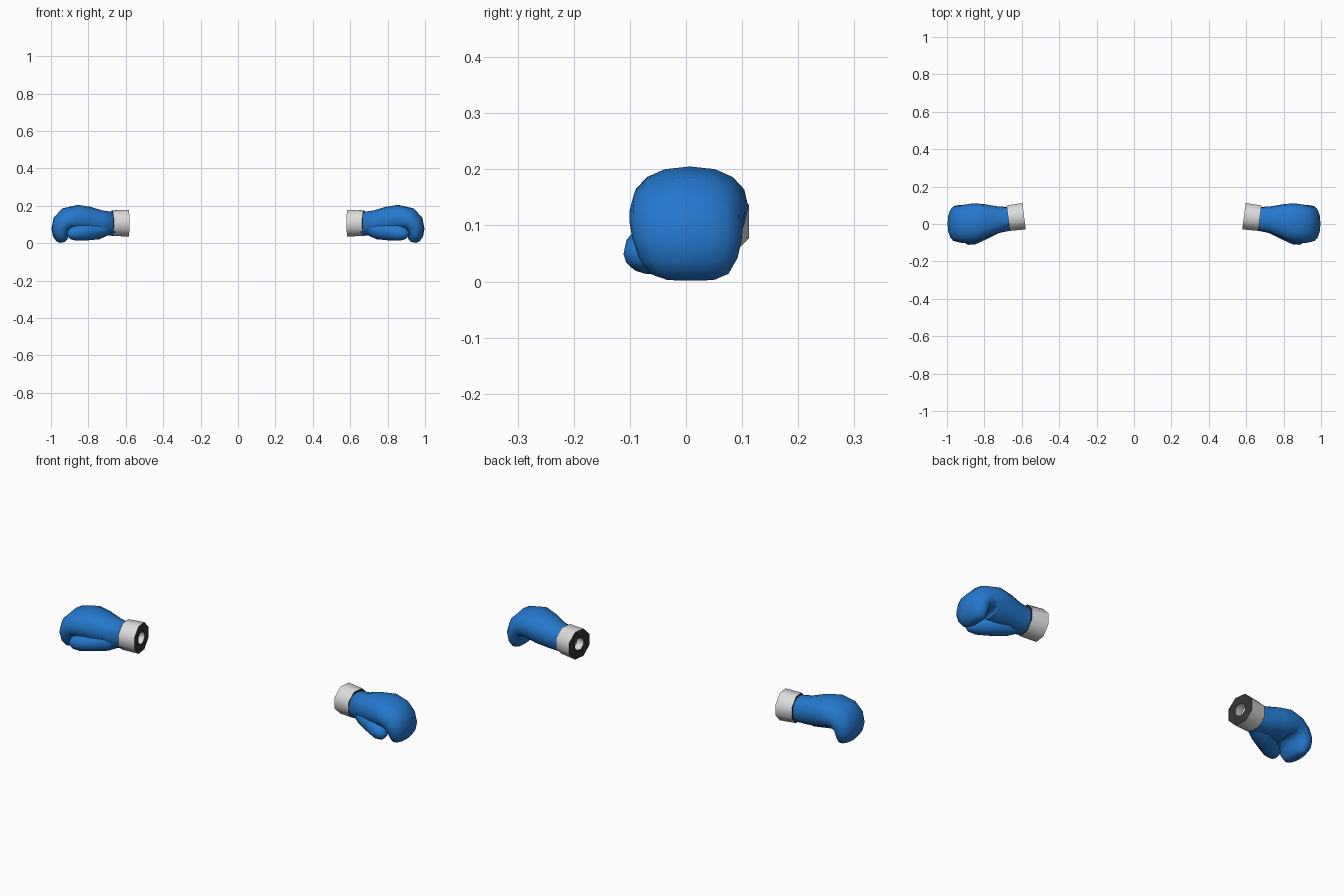
import bpy, bmesh, math
from mathutils import Vector

if "Cube" in bpy.data.objects:
    bpy.data.objects.remove(bpy.data.objects["Cube"])


def material(name, rgb):
    m = bpy.data.materials.new(name)
    m.diffuse_color = (*rgb, 1)
    m.use_nodes = True
    m.node_tree.nodes["Principled BSDF"].inputs["Base Color"].default_value = m.diffuse_color
    return m


BLUE = material("blue_leather", (0.018, 0.19, 0.62))
WHITE = material("white_cuff", (0.72, 0.72, 0.72))
DARK = material("dark_lining", (0.035, 0.035, 0.035))


def ring(center, side, up, a, b, n, power=1.0, phase=0.0):
    """Closed (super)elliptical cross-section."""
    pts = []
    for i in range(n):
        t = 2 * math.pi * i / n + phase
        c, s = math.cos(t), math.sin(t)
        c = math.copysign(abs(c) ** power, c)
        s = math.copysign(abs(s) ** power, s)
        pts.append(center + side * (a * c) + up * (b * s))
    return pts


def loft(name, rings, mats, sign, band_mats=None, angle=60):
    """Skin the rings, cap the ends, mirror to the wanted side."""
    bm = bmesh.new()
    rows = [[bm.verts.new((p.x * sign, p.y, p.z)) for p in r] for r in rings]
    n = len(rows[0])
    for k in range(len(rows) - 1):
        for i in range(n):
            j = (i + 1) % n
            f = bm.faces.new((rows[k][i], rows[k][j], rows[k + 1][j], rows[k + 1][i]))
            if band_mats:
                f.material_index = band_mats[k]
    bm.faces.new(rows[0])
    bm.faces.new(rows[-1])
    bmesh.ops.recalc_face_normals(bm, faces=bm.faces)
    me = bpy.data.meshes.new(name)
    bm.to_mesh(me)
    bm.free()
    for m in mats:
        me.materials.append(m)
    ob = bpy.data.objects.new(name, me)
    bpy.context.collection.objects.link(ob)
    bpy.ops.object.select_all(action='DESELECT')
    ob.select_set(True)
    bpy.context.view_layer.objects.active = ob
    bpy.ops.object.shade_smooth_by_angle(angle=math.radians(angle))
    return ob


Y = Vector((0, 1, 0))

# curled hand: x, z, path angle, half thickness, y centre, half width
HAND = [
    (0.655, 0.103, 0, 0.062, 0.028, 0.062),
    (0.730, 0.108, 4, 0.067, 0.022, 0.072),
    (0.800, 0.122, 10, 0.073, 0.014, 0.092),
    (0.855, 0.133, 0, 0.072, 0.007, 0.104),
    (0.895, 0.125, -35, 0.075, 0.002, 0.103),
    (0.922, 0.108, -65, 0.070, 0.000, 0.101),
    (0.945, 0.078, -90, 0.052, 0.002, 0.098),
    (0.946, 0.042, -98, 0.044, 0.004, 0.088),
    (0.941, 0.014, -100, 0.029, 0.006, 0.070),
    (0.939, 0.004, -100, 0.013, 0.008, 0.045),
]
# thumb: centre and radius
THUMB = [
    ((0.680, 0.020, 0.092), 0.040),
    ((0.750, -0.006, 0.070), 0.050),
    ((0.815, -0.042, 0.061), 0.047),
    ((0.868, -0.073, 0.054), 0.041),
    ((0.897, -0.084, 0.049), 0.029),
    ((0.911, -0.088, 0.047), 0.012),
]

for sign, side in ((1, "right"), (-1, "left")):
    # fist sweep
    rings = []
    for x, z, deg, t, yc, w in HAND:
        a = math.radians(deg)
        up = Vector((-math.sin(a), 0, math.cos(a)))
        rings.append(ring(Vector((x, yc, z)), Y, up, w, t, 16, 0.88))
    loft(side + "_glove_hand", rings, [BLUE], sign, angle=80)

    # thumb along the palm
    rings = []
    cs = [Vector(c) for c, r in THUMB]
    for i, (c, r) in enumerate(THUMB):
        d = (cs[min(i + 1, len(cs) - 1)] - cs[max(i - 1, 0)]).normalized()
        s = d.cross(Vector((0, 0, 1))).normalized()
        rings.append(ring(cs[i], s, s.cross(d), r, r, 12))
    loft(side + "_glove_thumb", rings, [BLUE], sign, angle=80)

    # cuff: front lip, outer wall, dark end ring, shallow light socket
    p0, p1 = Vector((0.588, 0.042, 0.107)), Vector((0.673, 0.031, 0.107))
    d = (p1 - p0).normalized()
    s = d.cross(Vector((0, 0, 1))).normalized()
    profile = [(p1, 0.045), (p1, 0.074), (p0, 0.077), (p0, 0.032), (p0 + d * 0.04, 0.032)]
    rings = [ring(c, s, s.cross(d), r, r, 8, 1, math.pi / 8) for c, r in profile]
    cuff = loft(side + "_glove_cuff", rings, [WHITE, DARK], sign, [1, 0, 1, 0], angle=50)
